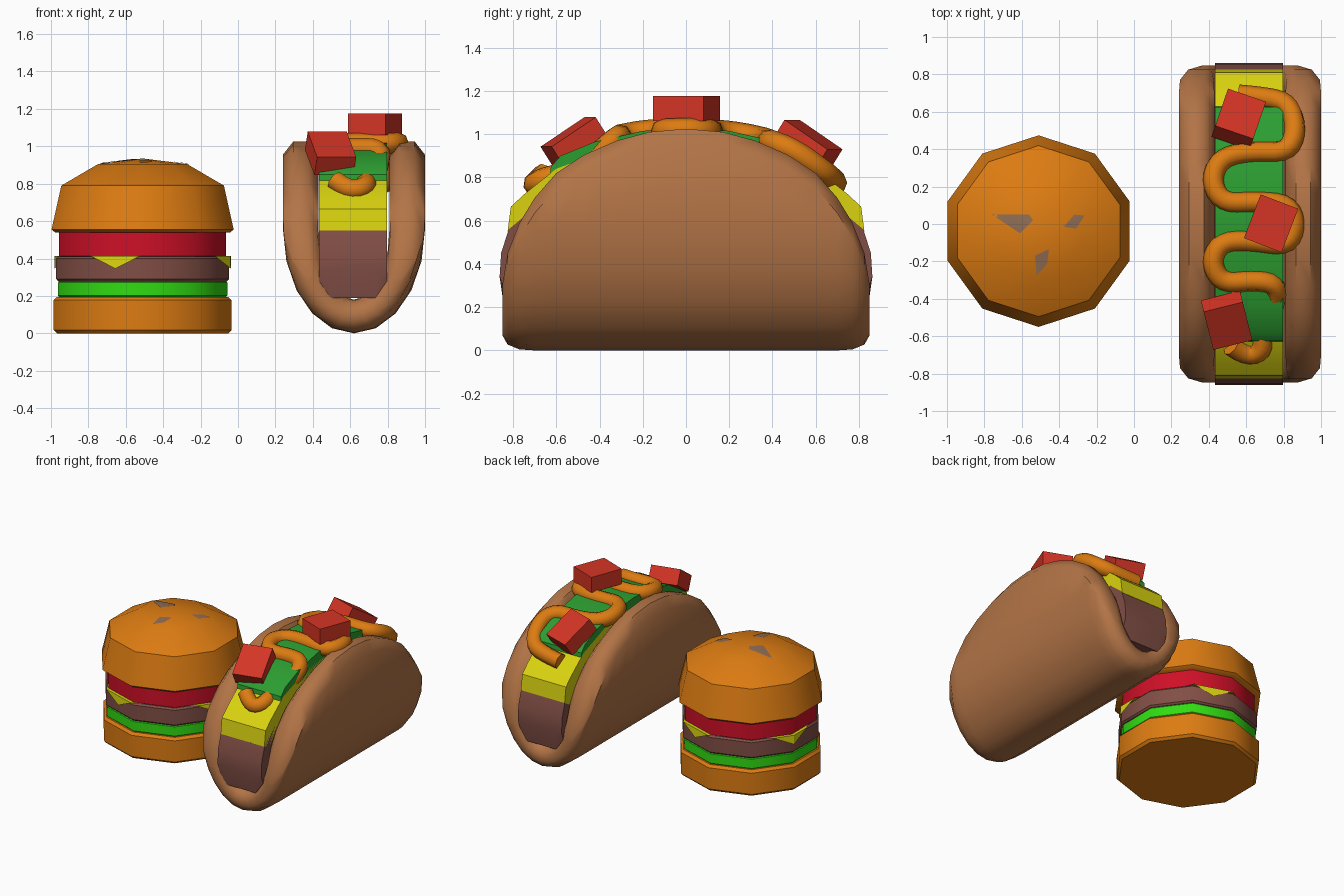
import bpy, bmesh, math
from mathutils import Vector

if "Cube" in bpy.data.objects:
    bpy.data.objects.remove(bpy.data.objects["Cube"])


def material(name, rgb):
    m = bpy.data.materials.new(name)
    m.diffuse_color = (*rgb, 1)
    m.use_nodes = True
    m.node_tree.nodes["Principled BSDF"].inputs["Base Color"].default_value = m.diffuse_color
    return m


BUN = material("toasted orange", (0.72, 0.2, 0.006))
SHELL = material("shell brown", (0.45, 0.175, 0.062))
SLICE = material("crimson", (0.62, 0.005, 0.02))
MEAT = material("meat brown", (0.22, 0.077, 0.06))
LETTUCE = material("bright green", (0.03, 0.72, 0.006))
CHEESE = material("yellow", (0.7, 0.65, 0.005))
LEAF = material("leaf green", (0.025, 0.34, 0.03))
CUBE = material("tomato red", (0.66, 0.035, 0.018))
SEED = material("seed tan", (0.27, 0.15, 0.085))


def build(name, verts, faces, mat, smooth=40):
    me = bpy.data.meshes.new(name)
    me.from_pydata([tuple(v) for v in verts], [], faces)
    bm = bmesh.new()
    bm.from_mesh(me)
    bmesh.ops.remove_doubles(bm, verts=bm.verts, dist=0.0005)
    bmesh.ops.recalc_face_normals(bm, faces=bm.faces)
    bm.to_mesh(me)
    bm.free()
    ob = bpy.data.objects.new(name, me)
    bpy.context.collection.objects.link(ob)
    me.materials.append(mat)
    bpy.ops.object.select_all(action='DESELECT')
    ob.select_set(True)
    bpy.context.view_layer.objects.active = ob
    if smooth:
        bpy.ops.object.shade_smooth_by_angle(angle=math.radians(smooth))
    return ob


# ---------- burger: ten-sided turned layers ----------
BX, BY, N = -0.51, -0.038, 10


def lathe(name, profile, mat):
    verts, faces = [], []
    for r, z in profile:
        for k in range(N):
            a = math.radians(90 + 36 * k)
            verts.append((BX + r * math.cos(a), BY + r * math.sin(a), z))
    for i in range(len(profile) - 1):
        for k in range(N):
            j = (k + 1) % N
            faces.append((i * N + k, i * N + j, (i + 1) * N + j, (i + 1) * N + k))
    faces.append(tuple(range(N)))
    if profile[-1][0] > 0.01:
        faces.append(tuple(range(len(verts) - N, len(verts))))
    return build(name, verts, faces, mat)


def layer(name, r, z0, z1, mat, b=0.012):
    return lathe(name, [(r - b, z0), (r, z0 + b), (r, z1 - b), (r - b, z1)], mat)


layer("bottom_bun", 0.5, 0, 0.195, BUN, 0.018)
layer("lettuce_layer", 0.476, 0.19, 0.283, LETTUCE)
layer("patty", 0.486, 0.278, 0.412, MEAT)
layer("tomato_slice", 0.47, 0.408, 0.545, SLICE, 0.006)
top_bun = lathe("top_bun", [(0.49, 0.538), (0.512, 0.555), (0.457, 0.79),
                            (0.25, 0.905), (0.0001, 0.935)], BUN)

# Cheese square with its four corners folded down over the patty
verts, faces = [], []
for k in range(4):
    a = math.radians(-108 + 90 * k)
    d, t = Vector((math.cos(a), math.sin(a), 0)), Vector((-math.sin(a), math.cos(a), 0))
    on_vertex = k % 2 == 1
    c = Vector((BX, BY, 0.414))
    mid = 0.493 if on_vertex else 0.47
    end = 0.45 if on_vertex else 0.47
    verts += [c + d * end - t * 0.14, c + d * mid, c + d * end + t * 0.14,
              c + d * (mid + 0.003) - Vector((0, 0, 0.068))]
    faces += [(4 * k, 4 * k + 1, 4 * k + 3), (4 * k + 1, 4 * k + 2, 4 * k + 3)]
faces.append(tuple(4 * k + j for k in range(4) for j in range(3)))
build("cheese_slice", verts, faces, CHEESE, 0)

# Seeds: thin patches laid on the crown
bpy.context.view_layer.update()
patches = [((-0.76, 0.05), (-0.56, 0.05), (-0.54, 0.02), (-0.61, -0.05)),
           ((-0.375, -0.015), (-0.32, 0.05), (-0.265, 0.045), (-0.31, -0.025)),
           ((-0.53, -0.17), (-0.455, -0.135), (-0.465, -0.215), (-0.52, -0.275))]
for n, q in enumerate(patches):
    p = [Vector(v) for v in q]
    verts, faces = [], []
    for i in range(5):
        for j in range(5):
            xy = p[0].lerp(p[1], i / 4).lerp(p[3].lerp(p[2], i / 4), j / 4)
            hit, loc, _, _ = top_bun.ray_cast((xy.x, xy.y, 2), (0, 0, -1))
            verts.append((xy.x, xy.y, loc.z + 0.004))
            if i < 4 and j < 4:
                s = i * 5 + j
                faces.append((s, s + 5, s + 6, s + 1))
    ob = build(f"seed_{n + 1}", verts, faces, SEED)
    if ob.data.polygons[0].normal.z < 0:
        ob.data.flip_normals()

# ---------- taco shell: U sections lofted along y ----------
TX = 0.62
columns = [(0, 1.025, 1), (0.17, 1.01, 1), (0.32, 0.97, 1), (0.47, 0.905, 1),
           (0.6, 0.82, 1), (0.7, 0.705, 1), (0.77, 0.59, 0.95), (0.825, 0.45, 0.7),
           (0.848, 0.31, 0.25)]
columns = [(-y, h, f) for y, h, f in columns[:0:-1]] + columns
C, ARC = 0.56, 10


def u_section(y, top, f):
    zt = top - 0.07 * f
    phi = math.asin(max(0, C - zt) / 0.47)
    outer, inner = [], []
    for side, out in ((1, outer), (-1, inner)):
        a, h = 0.285 + side * 0.095 * f, 0.47 + side * 0.09 * f
        pts = [(-a * math.cos(phi), max(zt, C - h * math.sin(phi)))]
        for i in range(ARC + 1):
            t = phi + (math.pi - 2 * phi) * i / ARC
            pts.append((-a * math.cos(t), C - h * math.sin(t)))
        pts.append((-pts[0][0], pts[0][1]))
        rx = 0.285 * math.cos(phi) + side * 0.04 * f      # rounded rim
        out += [(-rx, top)] + pts + [(rx, top)]
    return [Vector((TX + x, y, z)) for x, z in outer + inner[::-1]]


verts, faces = [], []
for col in columns:
    verts += u_section(*col)
M = len(verts) // len(columns)
for i in range(len(columns) - 1):
    for k in range(M):
        j = (k + 1) % M
        faces.append((i * M + k, i * M + j, (i + 1) * M + j, (i + 1) * M + k))
for s in (0, len(verts) - M):
    for k in range(M // 2 - 1):
        faces.append((s + k, s + k + 1, s + M - 2 - k, s + M - 1 - k))
build("taco_shell", verts, faces, SHELL, 50)


# ---------- taco fillings: arched slabs between the shell walls ----------
def slab(name, half, mat, xs=(-0.182, 0.182), lift=0):
    """half: (y, z) outline from the bottom end up to the middle of the arch."""
    prof = half + [(-y, z) for y, z in half[::-1] if y > 0]
    n, verts, faces = len(prof), [], []
    low = min(z for _, z in prof)
    for x in xs:
        edge = abs(x) == max(xs)
        verts += [(TX - 0.005 + x, y, z + (lift if edge and z == low else 0)) for y, z in prof]
    for i in range(len(xs) - 1):
        for k in range(n):
            j = (k + 1) % n
            faces.append((i * n + k, i * n + j, (i + 1) * n + j, (i + 1) * n + k))
    faces += [tuple(range(n)), tuple(range(len(verts) - n, len(verts)))]
    return build(name, verts, faces, mat, 30)


slab("meat_filling", [(0.84, 0.19), (0.862, 0.34), (0.855, 0.45), (0.82, 0.56), (0.7, 0.66)],
     MEAT, (-0.182, -0.12, 0.12, 0.182), 0.09)
slab("cheese_filling", [(0.74, 0.5), (0.825, 0.55), (0.81, 0.665), (0.745, 0.725),
                        (0.6, 0.84), (0.3, 0.95)], CHEESE)
slab("leaf_filling", [(0.58, 0.68), (0.635, 0.75), (0.625, 0.85), (0.58, 0.9),
                      (0.42, 0.965), (0.2, 1.015), (0, 1.03)], LEAF)

# Sauce: a snaking tube that follows the arch
crest = [(0, 1.02), (0.2, 1.01), (0.35, 0.98), (0.5, 0.925), (0.62, 0.845), (0.72, 0.745)]


def crest_z(y):
    y = min(abs(y), 0.719)
    for (a, za), (b, zb) in zip(crest, crest[1:]):
        if y <= b:
            return za + (zb - za) * (y - a) / (b - a)


path = [(0.56, 0.69), (0.68, 0.68), (0.83, 0.65), (0.87, 0.5), (0.82, 0.38), (0.64, 0.39),
        (0.47, 0.36), (0.41, 0.24), (0.47, 0.11), (0.64, 0.12), (0.82, 0.11), (0.87, 0.0),
        (0.82, -0.12), (0.64, -0.09), (0.47, -0.09), (0.41, -0.2), (0.47, -0.32),
        (0.64, -0.3), (0.77, -0.32), (0.75, -0.44), (0.68, -0.56), (0.69, -0.68),
        (0.6, -0.71), (0.52, -0.65)]
cu = bpy.data.curves.new("sauce", 'CURVE')
cu.dimensions = '3D'
cu.bevel_depth, cu.bevel_resolution, cu.use_fill_caps = 0.056, 2, True
sp = cu.splines.new('NURBS')
sp.points.add(len(path) - 1)
for pt, (x, y) in zip(sp.points, path):
    sunk = 0.07 if -0.6 < y < -0.43 else 0
    pt.co = (x, y, crest_z(y) - sunk, 1)
sp.order_u, sp.use_endpoint_u, sp.resolution_u = 3, True, 4
cu.materials.append(BUN)
sauce = bpy.data.objects.new("sauce", cu)
bpy.context.collection.objects.link(sauce)
bpy.ops.object.select_all(action='DESELECT')
sauce.select_set(True)
bpy.context.view_layer.objects.active = sauce
bpy.ops.object.convert(target='MESH')
bpy.ops.object.shade_smooth_by_angle(angle=math.radians(50))

# Tomato chunks
for n, (loc, tilt, yaw) in enumerate([((0.733, 0.003, 1.118), 0, -21),
                                      ((0.56, 0.56, 0.95), -33, -19),
                                      ((0.495, -0.515, 0.962), 33, 14)]):
    bpy.ops.mesh.primitive_cube_add(size=1, location=loc,
                                    rotation=(math.radians(tilt), 0, math.radians(yaw)))
    ob = bpy.context.object
    ob.name = f"tomato_chunk_{n + 1}"
    ob.scale = (0.215, 0.25, 0.115)
    ob.data.materials.append(CUBE)
